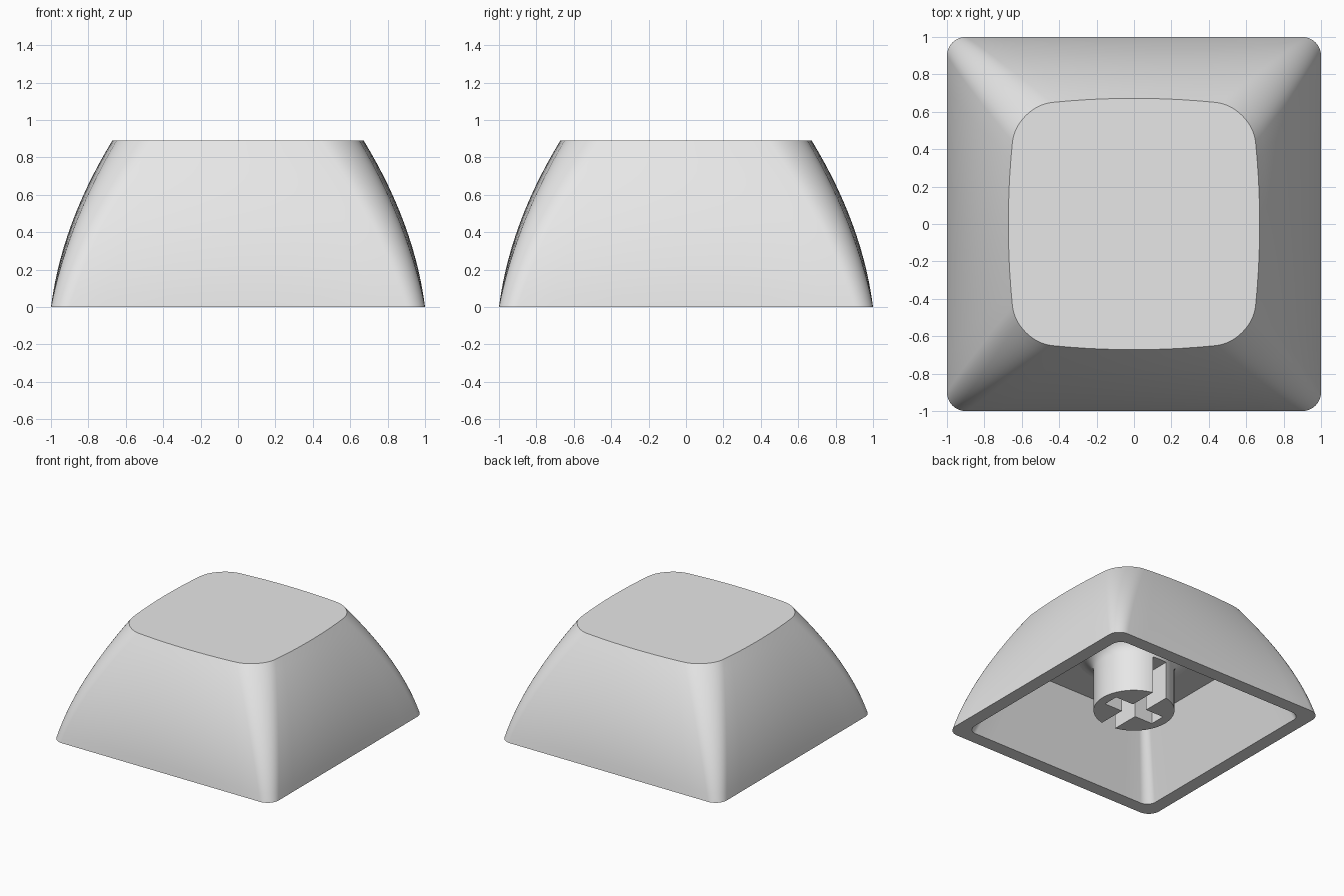
import bpy, bmesh, math
from math import sin, cos, pi, radians

if "Cube" in bpy.data.objects:
    bpy.data.objects.remove(bpy.data.objects["Cube"])

plastic = bpy.data.materials.new("grey_plastic")
plastic.diffuse_color = (0.8, 0.8, 0.8, 1)
plastic.use_nodes = True
plastic.node_tree.nodes["Principled BSDF"].inputs["Base Color"].default_value = plastic.diffuse_color


def square_ring(bm, half, radius, bow, z, arc=10, side=10):
    """Rounded square loop whose sides bulge outward by the bow factor."""
    pts = []
    c = half - radius
    for q in range(4):
        a0 = q * pi / 2
        # straight side, then the rounded corner
        local = [(half, -c + 2 * c * i / side) for i in range(side)]
        local += [(c + radius * cos(i / arc * pi / 2), c + radius * sin(i / arc * pi / 2))
                  for i in range(arc)]
        for u, v in local:
            u, v = u * (1 - bow * (v / half) ** 2), v * (1 - bow * (u / half) ** 2)
            pts.append((u * cos(a0) - v * sin(a0), u * sin(a0) + v * cos(a0), z))
    return [bm.verts.new(p) for p in pts]


def skin(bm, rings):
    """Join successive loops with quads and cap both ends."""
    for a, b in zip(rings, rings[1:]):
        n = len(a)
        for i in range(n):
            j = (i + 1) % n
            bm.faces.new((a[i], a[j], b[j], b[i]))
    bm.faces.new(rings[0])
    bm.faces.new(rings[-1])
    bmesh.ops.recalc_face_normals(bm, faces=bm.faces)


def finish(bm, name):
    me = bpy.data.meshes.new(name)
    bm.to_mesh(me)
    bm.free()
    me.materials.append(plastic)
    ob = bpy.data.objects.new(name, me)
    bpy.context.collection.objects.link(ob)
    return ob


def smooth(ob):
    bpy.ops.object.select_all(action='DESELECT')
    ob.select_set(True)
    bpy.context.view_layer.objects.active = ob
    bpy.ops.object.shade_smooth_by_angle(angle=radians(30))


# Hollow cap: arched outer walls, straight tapered cavity
HEIGHT, TOP, CEILING = 0.89, 0.672, 0.572
bm = bmesh.new()
rings = []
steps = 14
for i in range(steps + 1):
    t = 1 - i / steps
    half = 1 - (1 - TOP) * t - 0.0 + 0.215 * t * (1 - t)
    rings.append(square_ring(bm, half, 0.1 + 0.1 * t, 0.067 * t, HEIGHT * t))
rings.append(square_ring(bm, 0.89, 0.08, 0, 0))
rings.append(square_ring(bm, 0.68, 0.06, 0, CEILING))
skin(bm, rings)
smooth(finish(bm, "cap_shell"))

# Round stem with a flared fillet where it meets the cavity ceiling
R, FIL, BOTTOM = 0.305, 0.125, 0.11
profile = [(R, BOTTOM)]
for i in range(9):
    a = i / 8 * pi / 2
    profile.append((R + FIL * (1 - cos(a)), CEILING - FIL + FIL * sin(a)))
profile.append((R + FIL, CEILING + 0.02))
bm = bmesh.new()
N = 64
skin(bm, [[bm.verts.new((r * cos(2 * pi * k / N), r * sin(2 * pi * k / N), z))
           for k in range(N)] for r, z in profile])
stem = finish(bm, "stem")

# Cross-shaped socket: one arm runs through the wall, the other stops inside
CW, SLOT_TOP = 0.065, 0.42
outline = [(CW, -0.5), (CW, -CW), (0.23, -CW), (0.23, CW), (CW, CW), (CW, 0.5)]
outline += [(-x, -y) for x, y in outline]
bm = bmesh.new()
skin(bm, [[bm.verts.new((x, y, z)) for x, y in outline] for z in (0, SLOT_TOP)])
cutter = finish(bm, "cross_cutter")
cutter.hide_render = True

bpy.context.view_layer.objects.active = stem
mod = stem.modifiers.new("socket", 'BOOLEAN')
mod.operation = 'DIFFERENCE'
mod.solver = 'EXACT'
mod.object = cutter
bpy.ops.object.modifier_apply(modifier=mod.name)
bpy.data.objects.remove(cutter)
smooth(stem)
